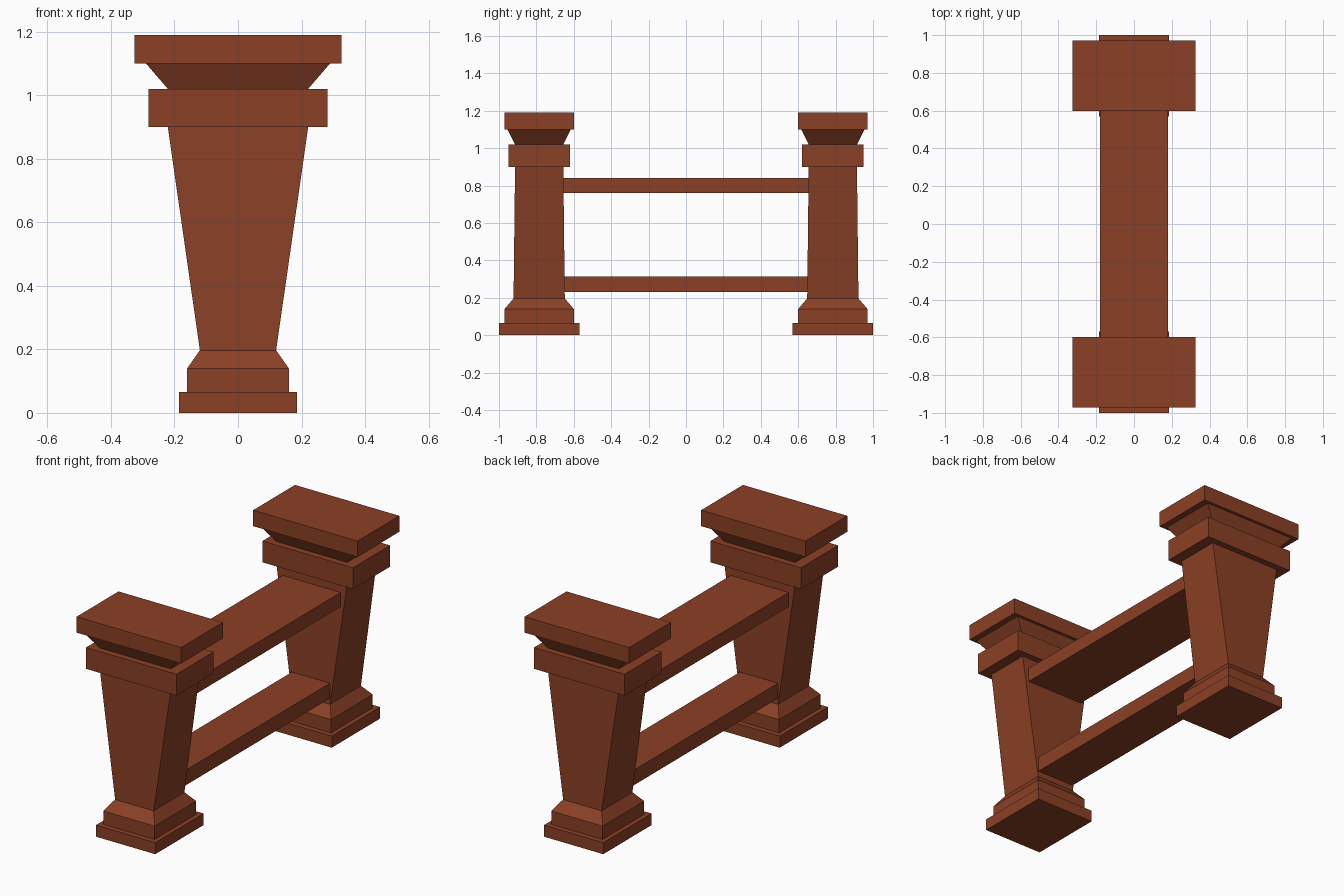
import bpy
import bmesh

if "Cube" in bpy.data.objects:
    bpy.data.objects.remove(bpy.data.objects["Cube"])

wood = bpy.data.materials.new("reddish_brown_wood")
wood.diffuse_color = (0.26, 0.052, 0.019, 1.0)
wood.use_nodes = True
wood.node_tree.nodes["Principled BSDF"].inputs["Base Color"].default_value = wood.diffuse_color

POST_Y = 0.785  # distance of each post centre from the middle


def loft(name, sections, y=0.0):
    """Closed rectangular solid through sections of (half_x, half_y, z)."""
    bm = bmesh.new()
    rings = [[bm.verts.new((sx * hx, sy * hy, z))
              for sx, sy in ((-1, -1), (1, -1), (1, 1), (-1, 1))]
             for hx, hy, z in sections]
    bm.faces.new(rings[0][::-1])
    bm.faces.new(rings[-1])
    for low, high in zip(rings, rings[1:]):
        for i in range(4):
            j = (i + 1) % 4
            bm.faces.new((low[i], low[j], high[j], high[i]))
    mesh = bpy.data.meshes.new(name)
    bm.to_mesh(mesh)
    bm.free()
    mesh.materials.append(wood)
    obj = bpy.data.objects.new(name, mesh)
    obj.location.y = y
    bpy.context.collection.objects.link(obj)
    return obj


# Post parts from the floor up
post_parts = {
    "plinth": [(0.185, 0.215, 0.0), (0.185, 0.215, 0.065)],
    "base_moulding": [(0.16, 0.185, 0.065), (0.16, 0.185, 0.14), (0.12, 0.137, 0.197)],
    "tapered_shaft": [(0.12, 0.137, 0.197), (0.221, 0.129, 0.9)],
    "collar": [(0.282, 0.165, 0.9), (0.282, 0.165, 1.02)],
    "flared_neck": [(0.221, 0.129, 1.02), (0.29, 0.169, 1.1)],
    "cap": [(0.325, 0.186, 1.1), (0.325, 0.186, 1.19)],
}
for side, sign in (("front", -1), ("back", 1)):
    for part, sections in post_parts.items():
        loft(f"{side}_{part}", sections, sign * POST_Y)

# Rails joining the two posts
for name, half_x, z0, z1 in (("upper_rail", 0.18, 0.76, 0.84),
                             ("lower_rail", 0.118, 0.23, 0.315)):
    loft(name, [(half_x, 0.66, z0), (half_x, 0.66, z1)])
